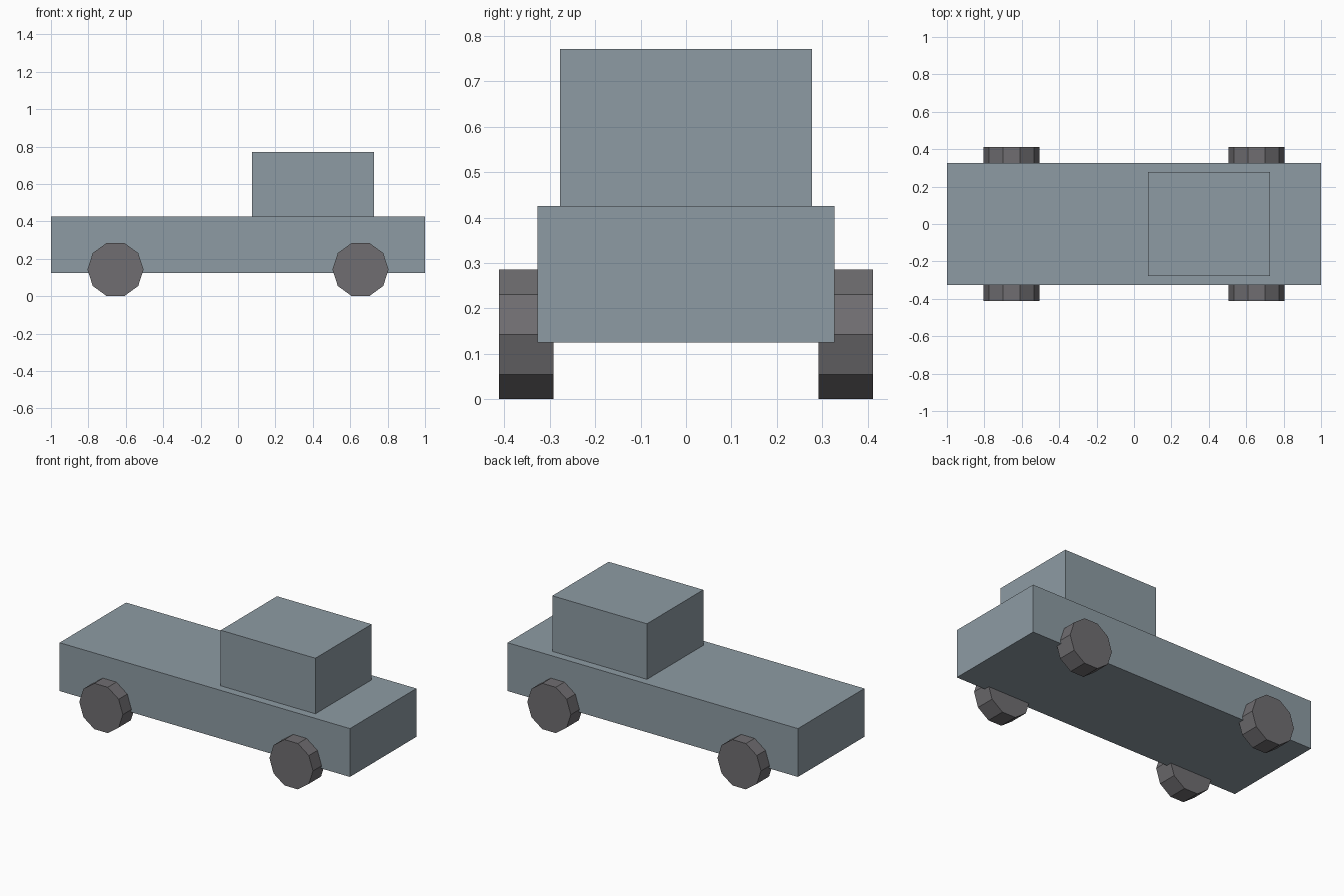
import bpy
from math import pi, radians, cos

cube = bpy.data.objects.get("Cube")
if cube:
    bpy.data.objects.remove(cube, do_unlink=True)


def make_material(name, rgb):
    mat = bpy.data.materials.new(name)
    mat.use_nodes = True
    color = (*rgb, 1.0)
    mat.diffuse_color = color
    mat.node_tree.nodes["Principled BSDF"].inputs["Base Color"].default_value = color
    return mat


def finish(name, mat):
    obj = bpy.context.object
    obj.name = obj.data.name = name
    obj.data.materials.append(mat)
    return obj


def box(name, x, y, z, mat):
    """Box from (min, max) ranges along each axis."""
    ranges = (x, y, z)
    bpy.ops.mesh.primitive_cube_add(size=1, location=[(a + b) / 2 for a, b in ranges])
    obj = finish(name, mat)
    obj.scale = [b - a for a, b in ranges]
    bpy.ops.object.transform_apply(location=False, rotation=False, scale=True)
    return obj


paint = make_material("blue grey paint", (0.27, 0.33, 0.37))
rubber = make_material("dark grey rubber", (0.16, 0.155, 0.165))

# Long flat body with the cab set towards one end
box("body", (-1.0, 1.0), (-0.327, 0.327), (0.125, 0.426), paint)
box("cab", (0.075, 0.727), (-0.277, 0.277), (0.426, 0.772), paint)

# Ten-sided wheels resting on a flat side
RADIUS = 0.15
SIDES = 10
for x, end in ((-0.655, "rear"), (0.655, "front")):
    for y, side in ((-0.352, "right"), (0.352, "left")):
        bpy.ops.mesh.primitive_cylinder_add(
            vertices=SIDES, radius=RADIUS, depth=0.12,
            location=(x, y, RADIUS * cos(pi / SIDES)),
            rotation=(pi / 2, radians(180 / SIDES), 0))
        finish(f"{end}_{side}_wheel", rubber)
